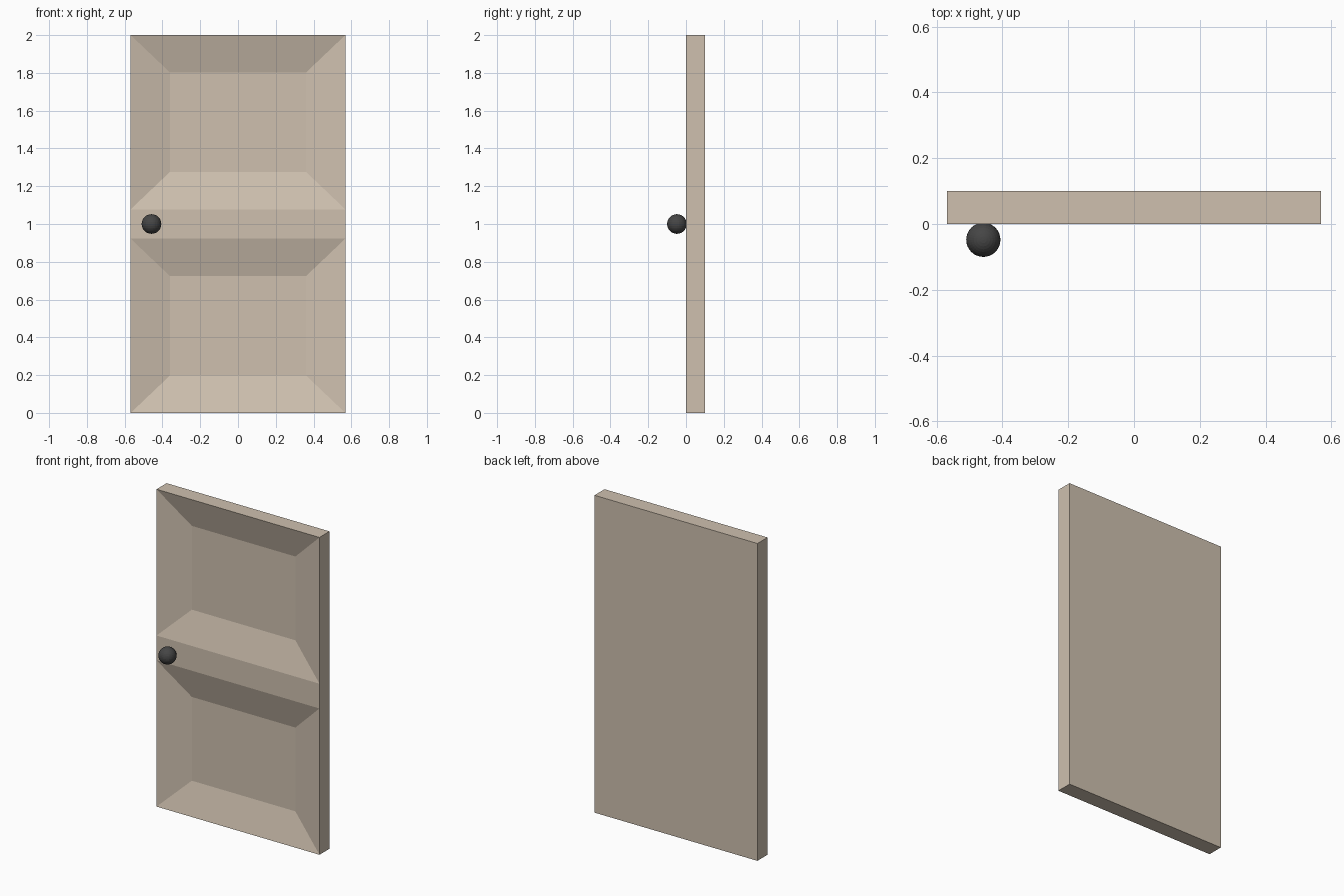
import bpy, bmesh
from mathutils import Vector

if "Cube" in bpy.data.objects:
    bpy.data.objects.remove(bpy.data.objects["Cube"])

HALF_W, HEIGHT, THICK = 0.568, 2.0, 0.1
RAIL_LOW, RAIL_HIGH = 0.922, 1.078
BEVEL_X, BEVEL_Z, DEPTH = 0.207, 0.197, 0.056


def colour(obj, name, rgb):
    mat = bpy.data.materials.new(name)
    mat.diffuse_color = (*rgb, 1)
    mat.use_nodes = True
    mat.node_tree.nodes["Principled BSDF"].inputs["Base Color"].default_value = mat.diffuse_color
    obj.data.materials.append(mat)


# Door slab, cut at the middle rail
bm = bmesh.new()
bmesh.ops.create_cube(bm, size=1)
for v in bm.verts:
    v.co = Vector((v.co.x * 2 * HALF_W, (v.co.y + 0.5) * THICK, (v.co.z + 0.5) * HEIGHT))
for z in (RAIL_LOW, RAIL_HIGH):
    bmesh.ops.bisect_plane(bm, geom=bm.verts[:] + bm.edges[:] + bm.faces[:],
                           plane_co=(0, 0, z), plane_no=(0, 0, 1))

# Two sunken panels with sloping borders
bm.normal_update()
panels = [f for f in bm.faces if f.normal.y < -0.9
          and not RAIL_LOW < f.calc_center_median().z < RAIL_HIGH]
bmesh.ops.inset_individual(bm, faces=panels, thickness=0.1)
for f in panels:
    mid = f.calc_center_median()
    half_z = RAIL_LOW / 2 - BEVEL_Z
    for v in f.verts:
        v.co.x = (HALF_W - BEVEL_X) * (1 if v.co.x > 0 else -1)
        v.co.y = DEPTH
        v.co.z = mid.z + half_z * (1 if v.co.z > mid.z else -1)
bmesh.ops.recalc_face_normals(bm, faces=bm.faces[:])

mesh = bpy.data.meshes.new("door")
bm.to_mesh(mesh)
bm.free()
door = bpy.data.objects.new("door", mesh)
bpy.context.collection.objects.link(door)
colour(door, "painted_wood", (0.62, 0.53, 0.43))

# Round door knob
bpy.ops.mesh.primitive_uv_sphere_add(segments=32, ring_count=16, radius=0.052,
                                     location=(-0.458, -0.048, 1.0))
knob = bpy.context.object
knob.name = "door_knob"
colour(knob, "dark_metal", (0.06, 0.06, 0.06))
